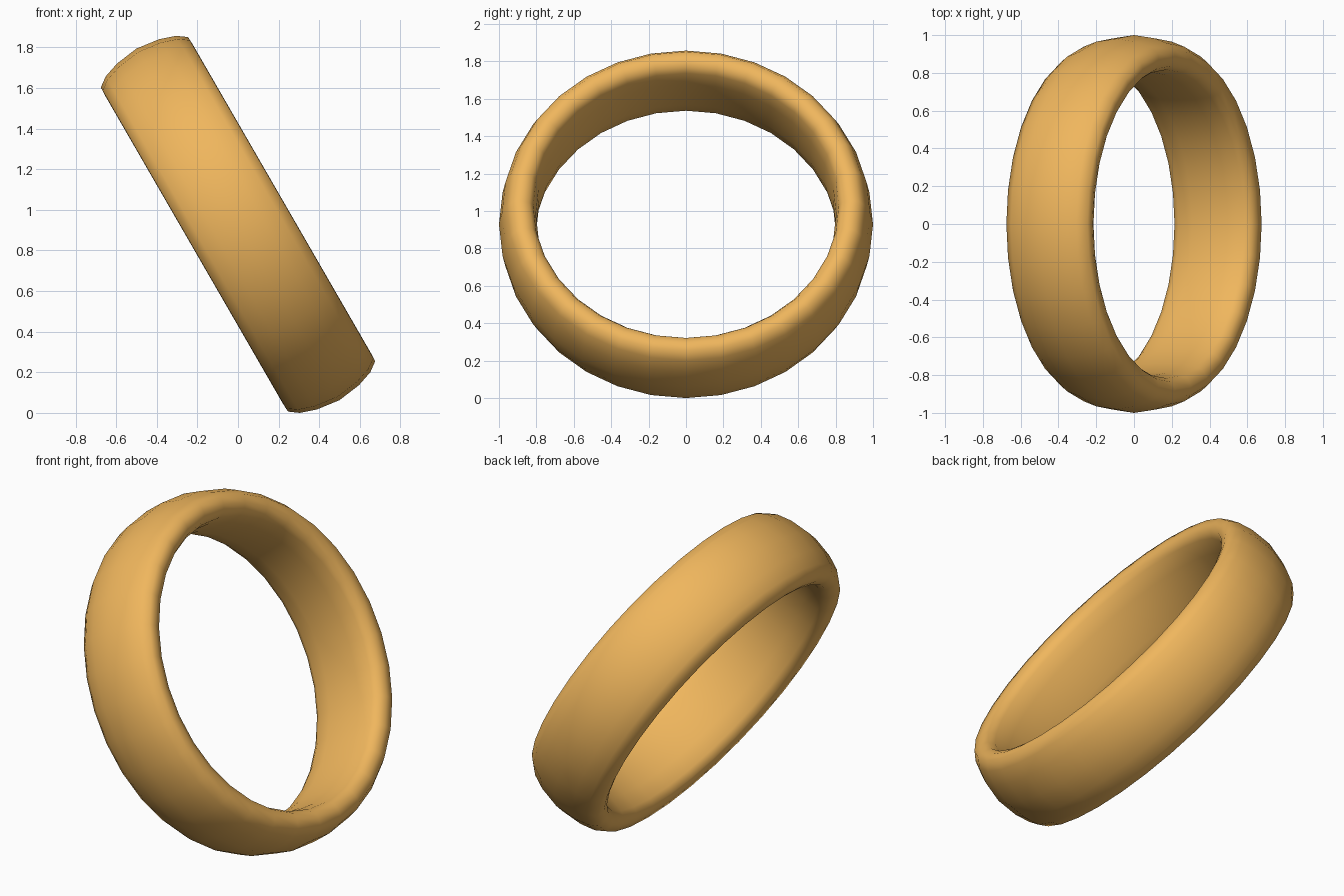
import bpy, bmesh
from math import radians, pi, sin, cos
from mathutils import Matrix

if "Cube" in bpy.data.objects:
    bpy.data.objects.remove(bpy.data.objects["Cube"])

SEGMENTS = 32
TILT = radians(60)

# Half cross-section (radius, offset along axis), from inner middle to outer middle
half = [(0.80, 0.0), (0.803, 0.11), (0.817, 0.20), (0.838, 0.236), (0.875, 0.25),
        (0.922, 0.248), (0.957, 0.20), (0.984, 0.12), (1.0, 0.0)]
profile = half + [(r, -a) for r, a in reversed(half[1:-1])]

# Band: revolve the closed section
bm = bmesh.new()
rings = []
for i in range(SEGMENTS):
    t = 2 * pi * i / SEGMENTS
    rings.append([bm.verts.new((r * cos(t), r * sin(t), a)) for r, a in profile])
n = len(profile)
for i in range(SEGMENTS):
    a, b = rings[i], rings[(i + 1) % SEGMENTS]
    for j in range(n):
        k = (j + 1) % n
        bm.faces.new((a[j], b[j], b[k], a[k])).smooth = True
bmesh.ops.recalc_face_normals(bm, faces=bm.faces)

# Lean the band and rest it on the ground plane
bmesh.ops.rotate(bm, verts=bm.verts, matrix=Matrix.Rotation(TILT, 3, 'Y'))
low = min(v.co.z for v in bm.verts)
bmesh.ops.translate(bm, verts=bm.verts, vec=(0, 0, -low))

mesh = bpy.data.meshes.new("ring_band")
bm.to_mesh(mesh)
bm.free()
band = bpy.data.objects.new("ring_band", mesh)
bpy.context.collection.objects.link(band)

# Gold colour
gold = bpy.data.materials.new("gold")
gold.diffuse_color = (0.87, 0.47, 0.11, 1)
gold.use_nodes = True
gold.node_tree.nodes["Principled BSDF"].inputs["Base Color"].default_value = gold.diffuse_color
mesh.materials.append(gold)
